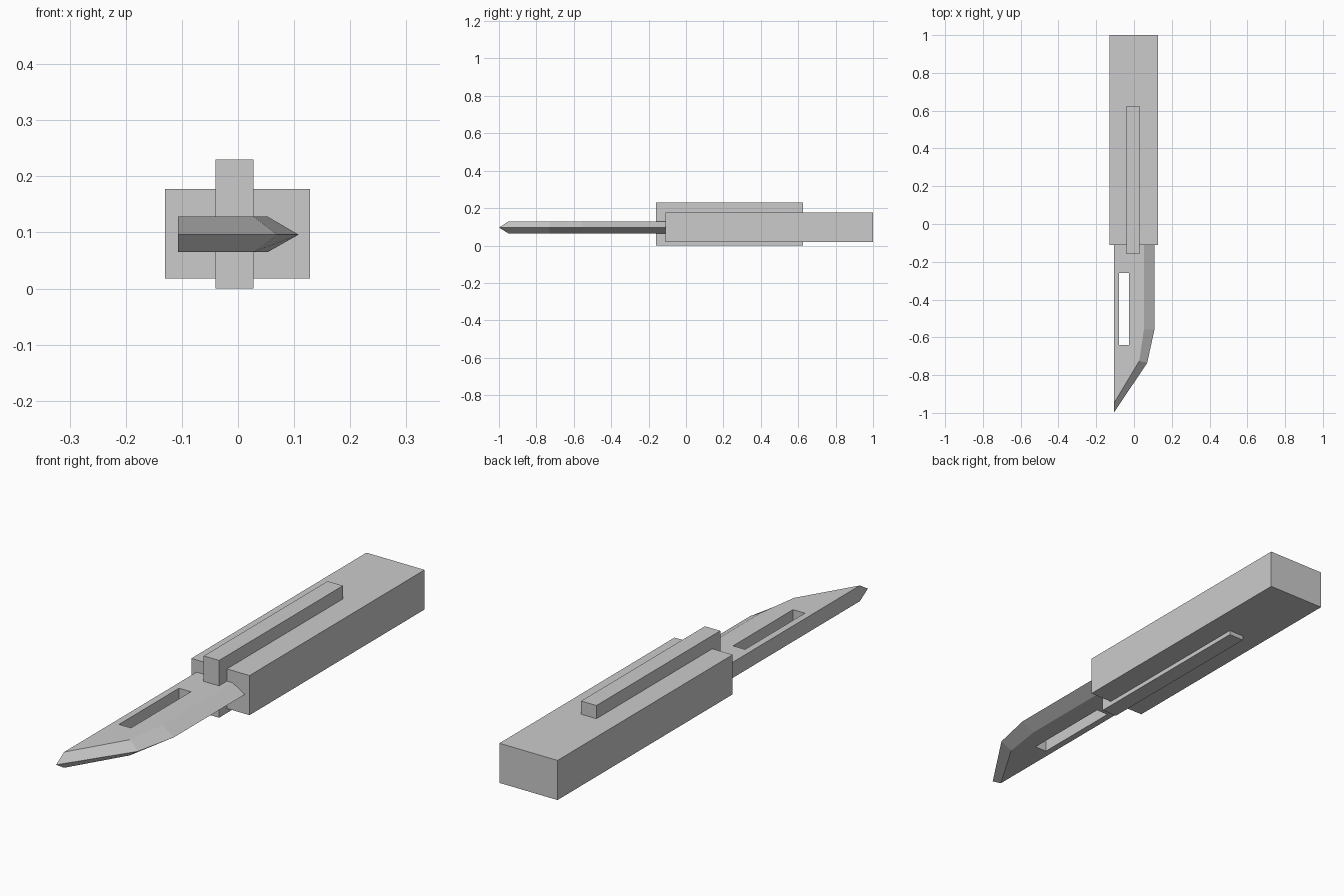
import bpy
import bmesh

if "Cube" in bpy.data.objects:
    bpy.data.objects.remove(bpy.data.objects["Cube"])

grey = bpy.data.materials.new("plain grey")
grey.diffuse_color = (0.6, 0.6, 0.6, 1)
grey.use_nodes = True
grey.node_tree.nodes["Principled BSDF"].inputs["Base Color"].default_value = grey.diffuse_color


def finish(bm, name):
    bmesh.ops.recalc_face_normals(bm, faces=bm.faces)
    mesh = bpy.data.meshes.new(name)
    bm.to_mesh(mesh)
    bm.free()
    mesh.materials.append(grey)
    obj = bpy.data.objects.new(name, mesh)
    bpy.context.collection.objects.link(obj)
    return obj


def box(name, low, high):
    bm = bmesh.new()
    bmesh.ops.create_cube(bm, size=1)
    for v in bm.verts:
        v.co = [(a + b) / 2 + c * (b - a) for a, b, c in zip(low, high, v.co)]
    return finish(bm, name)


# Handle and the slider running through it
box("handle", (-0.13, -0.11, 0.018), (0.128, 1.0, 0.177))
box("slider", (-0.04, -0.16, 0.0), (0.028, 0.625, 0.23))

# Blade: wide cutting outline between two narrower flat outlines
flat = [(-0.107, -0.09), (-0.107, -0.95), (0.028, -0.725), (0.053, -0.555), (0.053, -0.09)]
edge = [(-0.107, -0.09), (-0.107, -1.0), (0.07, -0.735), (0.108, -0.56), (0.108, -0.09)]
bm = bmesh.new()
layers = [[bm.verts.new((x, y, z)) for x, y in outline]
          for outline, z in ((flat, 0.065), (edge, 0.096), (flat, 0.128))]
bm.faces.new(layers[0][::-1])
bm.faces.new(layers[2])
for low, high in zip(layers, layers[1:]):
    for i in range(5):
        j = (i + 1) % 5
        bm.faces.new((low[i], low[j], high[j], high[i]))
blade = finish(bm, "blade")

# Slot through the blade
cutter = box("slot_cutter", (-0.08, -0.64, 0.0), (-0.027, -0.26, 0.2))
cutter.hide_render = True
cutter.hide_viewport = True
slot = blade.modifiers.new("slot", "BOOLEAN")
slot.operation = "DIFFERENCE"
slot.solver = "EXACT"
slot.object = cutter
